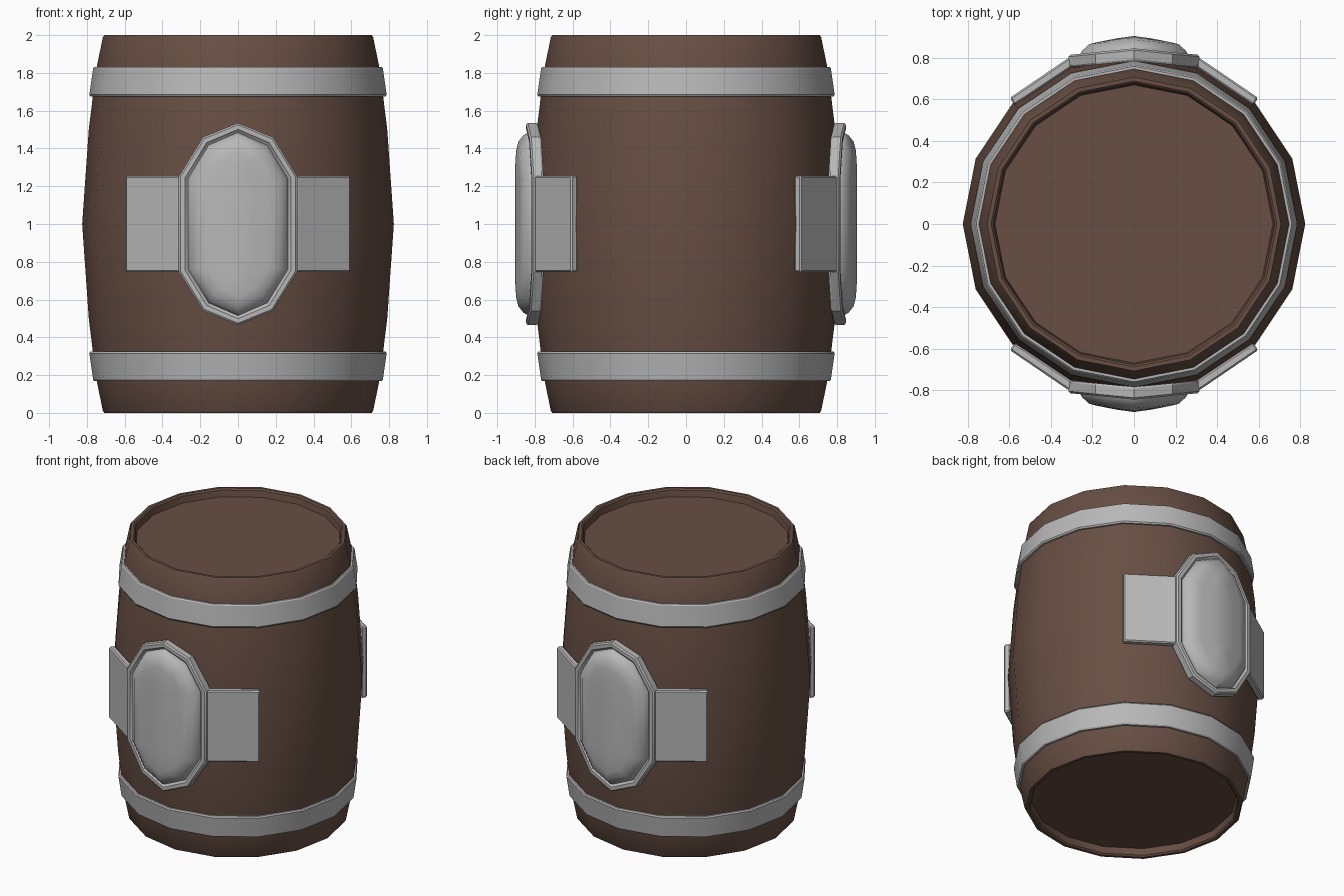
import bpy, bmesh, math

if "Cube" in bpy.data.objects:
    bpy.data.objects.remove(bpy.data.objects["Cube"])

def material(name, rgb):
    m = bpy.data.materials.new(name)
    m.diffuse_color = (*rgb, 1)
    m.use_nodes = True
    m.node_tree.nodes["Principled BSDF"].inputs["Base Color"].default_value = m.diffuse_color
    return m

wood = material("brown wood", (0.135, 0.077, 0.057))
metal = material("grey metal", (0.48, 0.48, 0.48))

def finish(name, bm, mat, angle=30, bevel=0):
    bmesh.ops.remove_doubles(bm, verts=bm.verts, dist=0.0005)
    bmesh.ops.recalc_face_normals(bm, faces=bm.faces)
    if bevel:
        edges = [e for e in bm.edges if len(e.link_faces) == 2
                 and e.calc_face_angle(0) > math.radians(50)]
        bmesh.ops.bevel(bm, geom=edges, offset=bevel, segments=1, affect='EDGES')
    me = bpy.data.meshes.new(name)
    bm.to_mesh(me)
    bm.free()
    ob = bpy.data.objects.new(name, me)
    bpy.context.collection.objects.link(ob)
    me.materials.append(mat)
    bpy.ops.object.select_all(action='DESELECT')
    ob.select_set(True)
    bpy.context.view_layer.objects.active = ob
    bpy.ops.object.shade_smooth_by_angle(angle=math.radians(angle))
    return ob

def bridge(bm, rings, loop=False, caps=True):
    """Skin a list of point rings."""
    vs = [[bm.verts.new(p) for p in r] for r in rings]
    pairs = list(zip(vs, vs[1:])) + ([(vs[-1], vs[0])] if loop else [])
    n = len(vs[0])
    for a, b in pairs:
        for i in range(n):
            j = (i + 1) % n
            bm.faces.new((a[i], a[j], b[j], b[i]))
    if caps and not loop:
        bm.faces.new(vs[0])
        bm.faces.new(vs[-1])

def circle(r, z, n=16):
    return [(r * math.cos(2 * math.pi * i / n), r * math.sin(2 * math.pi * i / n), z)
            for i in range(n)]

# barrel body with recessed ends
half = [(0.67, 0.055), (0.678, 0.01), (0.688, 0), (0.708, 0), (0.716, 0.012),
        (0.752, 0.19), (0.79, 0.5)]
profile = half + [(0.825, 1.0)] + [(r, 2 - z) for r, z in reversed(half)]
bm = bmesh.new()
bridge(bm, [circle(r, z) for r, z in profile])
finish("barrel_body", bm, wood)

# metal hoops
hoop = [(0.735, 0.168), (0.76, 0.168), (0.767, 0.176), (0.787, 0.315),
        (0.781, 0.325), (0.75, 0.325)]
for name, flip in (("lower_hoop", False), ("upper_hoop", True)):
    bm = bmesh.new()
    bridge(bm, [circle(r, 2 - z if flip else z) for r, z in hoop], loop=True)
    finish(name, bm, metal)

def outline(d, y, slope, side):
    """Ten-sided emblem outline, inset by d, bent back towards its sides."""
    q = [(0, 0.535 - d), (0.185 - 0.587 * d, 0.46 - 0.85 * d), (0.315 - d, 0.25 - 0.2 * d)]
    right = q + [(x, -z) for x, z in reversed(q)]
    pts = right + [(-x, z) for x, z in reversed(right[1:-1])]
    return [(x, side * (y - slope * abs(x)), 1 + z) for x, z in pts]

for label, side in (("front", -1), ("back", 1)):
    # raised frame around the emblem
    bm = bmesh.new()
    frame = [(0.07, 0.785, 0.1), (0.006, 0.785, 0.1), (0, 0.795, 0.1), (0, 0.837, 0.1),
             (0.01, 0.846, 0.1), (0.034, 0.846, 0.1), (0.046, 0.832, 0.1), (0.07, 0.822, 0.1)]
    bridge(bm, [outline(d, y, s, side) for d, y, s in frame], loop=True)
    finish(label + "_emblem_frame", bm, metal)

    # domed emblem
    bm = bmesh.new()
    dome = [(0.05, 0.79, 0.1), (0.05, 0.835, 0.1), (0.065, 0.86, 0.1), (0.1, 0.888, 0.1),
            (0.15, 0.9, 0.13), (0.23, 0.905, 0.13), (0.315, 0.906, 0.13)]
    bridge(bm, [outline(d, y, s, side) for d, y, s in dome], caps=False)
    finish(label + "_emblem_dome", bm, metal, 40)

    # strap bent around the barrel
    outer = [(-0.598, 0.608), (-0.32, 0.797), (0, 0.83), (0.32, 0.797), (0.598, 0.608)]
    inner = [(-0.576, 0.572), (-0.305, 0.752), (0, 0.79), (0.305, 0.752), (0.576, 0.572)]
    bm = bmesh.new()
    bridge(bm, [[(x, side * y, z) for x, y, z in
                 ((*o, 0.745), (*o, 1.255), (*i, 1.255), (*i, 0.745))]
                for o, i in zip(outer, inner)])
    finish(label + "_strap", bm, metal, 20, bevel=0.008)
